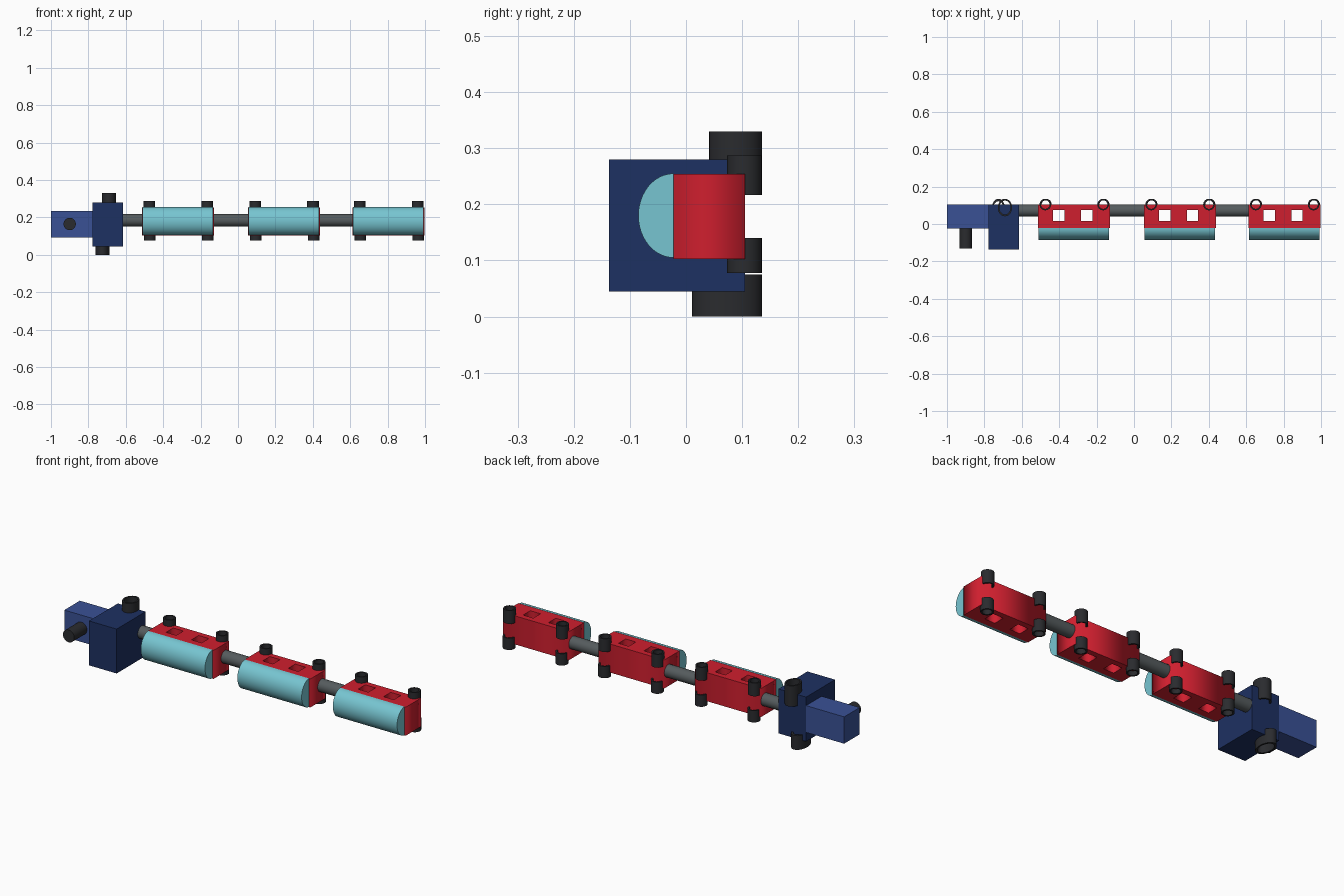
import bpy
import bmesh
from math import cos, sin, pi, radians
from mathutils import Matrix, Vector

if "Cube" in bpy.data.objects:
    bpy.data.objects.remove(bpy.data.objects["Cube"], do_unlink=True)


def material(name, rgb):
    color = tuple((c / 255) ** 2.2 for c in rgb) + (1,)
    mat = bpy.data.materials.new(name)
    mat.use_nodes = True
    mat.diffuse_color = color
    mat.node_tree.nodes["Principled BSDF"].inputs["Base Color"].default_value = color
    return mat


red = material("red", (206, 36, 50))
teal = material("teal", (118, 196, 208))
navy = material("navy", (35, 52, 98))
blue = material("blue", (60, 82, 148))
black = material("black", (46, 47, 50))
grey = material("grey", (86, 92, 94))


def finish(name, bm, mat, smooth=False):
    bmesh.ops.recalc_face_normals(bm, faces=bm.faces)
    mesh = bpy.data.meshes.new(name)
    bm.to_mesh(mesh)
    bm.free()
    mesh.materials.append(mat)
    obj = bpy.data.objects.new(name, mesh)
    bpy.context.collection.objects.link(obj)
    if smooth:
        bpy.ops.object.select_all(action="DESELECT")
        obj.select_set(True)
        bpy.context.view_layer.objects.active = obj
        bpy.ops.object.shade_smooth_by_angle(angle=radians(35))
    return obj


def box(name, x, y, z, mat):
    bm = bmesh.new()
    size = [b - a for a, b in (x, y, z)]
    mid = [(a + b) / 2 for a, b in (x, y, z)]
    bmesh.ops.create_cube(bm, size=1, matrix=Matrix.Translation(mid) @ Matrix.Diagonal(size + [1]))
    finish(name, bm, mat)


def rod(name, start, end, radius, mat):
    start, end = Vector(start), Vector(end)
    axis = end - start
    turn = axis.to_track_quat("Z", "Y").to_matrix().to_4x4()
    bm = bmesh.new()
    bmesh.ops.create_cone(bm, cap_ends=True, segments=32, radius1=radius, radius2=radius,
                          depth=axis.length, matrix=Matrix.Translation((start + end) / 2) @ turn)
    finish(name, bm, mat, True)


def pipe(name, x, y, z, rx, ry, wall=0.008):
    """Upright hollow pipe: a wall section spun around z, then stretched to an oval."""
    bm = bmesh.new()
    inner = 1 - wall / rx
    section = [bm.verts.new(p) for p in ((inner, 0, z[0]), (1, 0, z[0]), (1, 0, z[1]), (inner, 0, z[1]))]
    edges = [bm.edges.new((section[i - 1], section[i])) for i in range(4)]
    bmesh.ops.spin(bm, geom=section + edges, axis=(0, 0, 1), cent=(0, 0, 0), angle=2 * pi, steps=28)
    bmesh.ops.remove_doubles(bm, verts=bm.verts, dist=0.0001)
    bm.transform(Matrix.Translation((x, y, 0)) @ Matrix.Diagonal((rx, ry, 1, 1)))
    finish(name, bm, black, True)


def pierced_block(name, x, y, z, holes, mat):
    """Flat outline with square windows, extruded upward."""
    curve = bpy.data.curves.new(name, "CURVE")
    curve.dimensions = "2D"
    curve.fill_mode = "BOTH"
    curve.extrude = (z[1] - z[0]) / 2
    for (x0, x1), (y0, y1) in [(x, y)] + holes:
        spline = curve.splines.new("POLY")
        spline.points.add(3)
        for point, co in zip(spline.points, ((x0, y0), (x1, y0), (x1, y1), (x0, y1))):
            point.co = (*co, 0, 1)
        spline.use_cyclic_u = True
    temp = bpy.data.objects.new(name + "_outline", curve)
    bm = bmesh.new()
    bm.from_mesh(temp.to_mesh())
    bpy.data.objects.remove(temp)
    bpy.data.curves.remove(curve)
    bmesh.ops.remove_doubles(bm, verts=bm.verts, dist=0.0001)
    bm.transform(Matrix.Translation((0, 0, (z[0] + z[1]) / 2)))
    finish(name, bm, mat)


def half_round(name, x, y, z, ry, rz, mat):
    """Half oval facing the front, extruded along x."""
    bm = bmesh.new()
    steps = 24
    arc = [bm.verts.new((x[0], y - ry * sin(pi * i / steps), z + rz * cos(pi * i / steps)))
           for i in range(steps + 1)]
    face = bm.faces.new(arc)
    out = bmesh.ops.extrude_face_region(bm, geom=[face])["geom"]
    bmesh.ops.translate(bm, vec=(x[1] - x[0], 0, 0),
                        verts=[v for v in out if isinstance(v, bmesh.types.BMVert)])
    finish(name, bm, mat, True)


# End box with its forward peg, and the large head block
box("end_box", (-1, -0.777), (-0.025, 0.105), (0.093, 0.235), blue)
rod("front_peg", (-0.9, -0.02, 0.165), (-0.9, -0.132, 0.165), 0.033, black)
box("head_block", (-0.777, -0.615), (-0.137, 0.105), (0.045, 0.28), navy)
pipe("head_upper_pipe", -0.69, 0.088, (0.22, 0.33), 0.038, 0.047)
pipe("head_lower_pipe", -0.725, 0.073, (0, 0.075), 0.038, 0.062)

# Three segments: pierced block, rounded front, and a pipe at each back corner
LENGTH = 0.385
starts = (-0.512, 0.054, 0.613)
for n, x in enumerate(starts, 1):
    windows = [((x + d, x + d + 0.06), (0.015, 0.075)) for d in (0.08, 0.229)]
    pierced_block(f"segment_block_{n}", (x, x + LENGTH), (-0.022, 0.105), (0.103, 0.254), windows, red)
    half_round(f"segment_front_{n}", (x + 0.002, x + LENGTH - 0.007), -0.022, 0.18, 0.063, 0.075, teal)
    for side, dx in (("right", 0.038), ("left", 0.347)):
        pipe(f"{side}_upper_pipe_{n}", x + dx, 0.104, (0.217, 0.287), 0.031, 0.031)
        pipe(f"{side}_lower_pipe_{n}", x + dx + 0.003, 0.104, (0.078, 0.14), 0.031, 0.031)

# Rods joining the head block and the segments
joints = [-0.615] + [x + LENGTH for x in starts[:2]]
for n, (a, b) in enumerate(zip(joints, starts), 1):
    rod(f"joining_rod_{n}", (a - 0.004, 0.072, 0.185), (b + 0.004, 0.072, 0.185), 0.033, grey)
